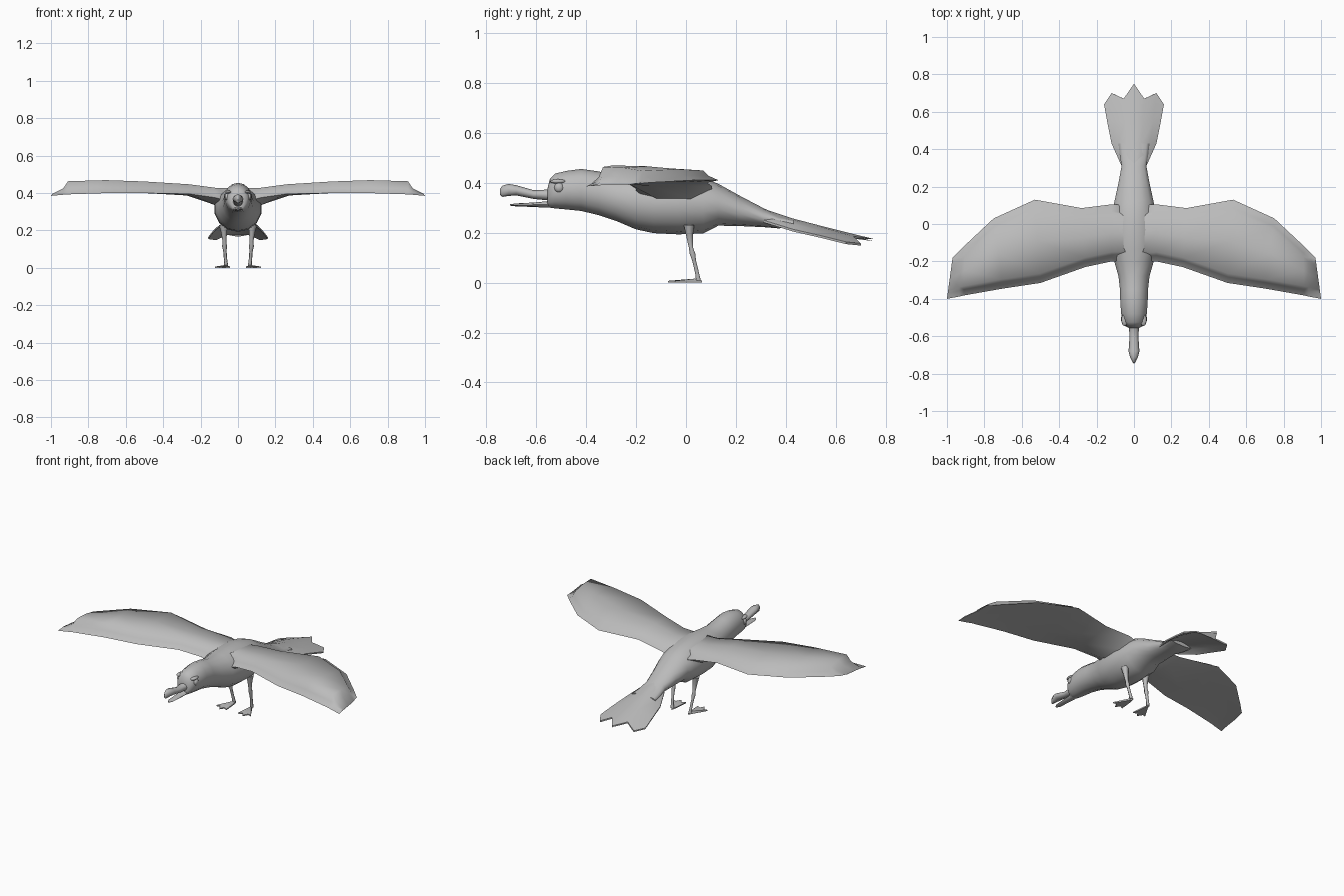
import bpy, bmesh, math
from mathutils import Vector

if "Cube" in bpy.data.objects:
    bpy.data.objects.remove(bpy.data.objects["Cube"])

grey = bpy.data.materials.new("plumage grey")
grey.diffuse_color = (0.5, 0.5, 0.5, 1)
grey.use_nodes = True
grey.node_tree.nodes["Principled BSDF"].inputs["Base Color"].default_value = grey.diffuse_color


def finish(name, bm, angle=70):
    bmesh.ops.remove_doubles(bm, verts=bm.verts, dist=0.0003)
    bmesh.ops.recalc_face_normals(bm, faces=bm.faces)
    for f in bm.faces:
        f.smooth = True
    me = bpy.data.meshes.new(name)
    bm.to_mesh(me)
    bm.free()
    me.set_sharp_from_angle(angle=math.radians(angle))
    me.materials.append(grey)
    ob = bpy.data.objects.new(name, me)
    bpy.context.collection.objects.link(ob)
    return ob


def loft(name, rings, angle=70):
    """Skin closed rings of equal length and cap both ends."""
    bm = bmesh.new()
    vs = [[bm.verts.new(p) for p in r] for r in rings]
    n = len(rings[0])
    for a, b in zip(vs, vs[1:]):
        for i in range(n):
            j = (i + 1) % n
            bm.faces.new((a[i], a[j], b[j], b[i]))
    bm.faces.new(vs[0])
    bm.faces.new(vs[-1])
    return finish(name, bm, angle)


def ellipses(sections, sides, x0=0):
    """Upright rings from (y, bottom, top, half width)."""
    rings = []
    for y, lo, hi, hx in sections:
        rings.append([(x0 + hx * math.sin(2 * math.pi * i / sides), y,
                       (lo + hi) / 2 + (hi - lo) / 2 * math.cos(2 * math.pi * i / sides))
                      for i in range(sides)])
    return rings


# Head and body in one skin
loft("body", ellipses([
    (-.555, .302, .375, .03), (-.545, .30, .415, .05), (-.525, .297, .436, .06),
    (-.48, .293, .447, .07), (-.42, .287, .455, .075), (-.35, .27, .445, .077),
    (-.28, .247, .43, .085), (-.20, .213, .432, .108), (-.13, .198, .437, .125),
    (-.03, .193, .437, .128), (.07, .197, .42, .118), (.13, .228, .395, .105),
    (.22, .226, .345, .085), (.31, .222, .298, .068), (.37, .217, .27, .078),
    (.43, .222, .252, .085)], 14))

# Beak halves, the upper one hooked
loft("upper_beak", ellipses([
    (-.52, .325, .385, .03), (-.56, .33, .372, .026), (-.61, .335, .37, .024),
    (-.68, .349, .39, .029), (-.71, .347, .395, .022), (-.735, .343, .388, .01),
    (-.745, .352, .375, .003)], 8))
loft("lower_beak", ellipses([
    (-.52, .300, .335, .028), (-.56, .300, .325, .024), (-.62, .303, .320, .021),
    (-.68, .305, .317, .018), (-.705, .308, .314, .005)], 8))

# Tail fan: an arched thin plate with a notched end
rows = [[(0, .31, .296), (.024, .31, .29), (.05, .31, .275), (.066, .31, .25)],
        [(0, .43, .256), (.04, .43, .25), (.085, .43, .234), (.12, .43, .213)],
        [(0, .56, .222), (.048, .56, .217), (.103, .55, .203), (.142, .54, .188)],
        [(0, .75, .175), (.055, .67, .185), (.12, .70, .157), (.16, .64, .163)]]
rings = []
for r in rows:
    top = [(-x, y, z) for x, y, z in r[:0:-1]] + r
    rings.append(top + [(x * .99, y, z - .009) for x, y, z in top[::-1]])
loft("tail", rings, 50)

# Wing stations: leading edge, trailing edge, top height, underside height
stations = [
    ((.03, -.20, .35), (.03, .10, .36), .425, .27),
    ((.12, -.20, .375), (.12, .105, .385), .428, .335),
    ((.26, -.23, .395), (.28, .085, .40), .447, .387),
    ((.50, -.315, .40), (.53, .13, .41), .462, .402),
    ((.70, -.345, .40), (.75, .03, .41), .469, .405),
    ((.91, -.382, .393), (.905, -.115, .402), .463, .402),
    ((.935, -.388, .391), (.93, -.14, .401), .425, .40),
    ((1.0, -.40, .385), (.97, -.18, .40), .395, .39)]


def wing_ring(le, te, top, under, s):
    le, te = Vector(le), Vector(te)
    chord = (te - le).length
    # distance from the leading edge, height as a share of the rise
    prof = [(0, 0), (.032, .4), (.05, 1), (chord * .5, .95),
            (chord - .06, .75), (chord - .04, .35), (chord, 0)]
    pts = []
    for d, h in prof:
        p = le.lerp(te, d / chord)
        p.z += (top - p.z) * h
        pts.append(p)
    for t in (.72, .28):
        p = le.lerp(te, t)
        p.z = under
        pts.append(p)
    return [(s * p.x, p.y, p.z) for p in pts]


def foot(name, s):
    """Thin webbed foot with three toes."""
    outline = [(.058, .065), (.072, .04), (.122, -.045), (.10, -.04),
               (.082, -.072), (.066, -.045), (.042, -.058), (.05, .03)]
    heel = .016
    bm = bmesh.new()
    low = [bm.verts.new((s * x, y, 0)) for x, y in outline]
    high = [bm.verts.new((s * x, y, .007)) for x, y in outline]
    peak = bm.verts.new((s * .064, .04, heel))
    bm.faces.new(low)
    for i in range(len(outline)):
        j = (i + 1) % len(outline)
        bm.faces.new((low[i], low[j], high[j], high[i]))
        bm.faces.new((high[i], high[j], peak))
    finish(name, bm, 50)


for side, s in (("left", 1), ("right", -1)):
    loft(side + "_wing", [wing_ring(*st, s) for st in stations], 80)

    # Leg: thigh stub, knob at the joint, thin shank
    leg = [(.078, .012, .23, .024), (.075, .014, .19, .016), (.072, .02, .14, .010),
           (.072, .026, .115, .013), (.070, .032, .09, .009), (.066, .044, .04, .009),
           (.063, .05, .008, .011)]
    loft(side + "_leg", [[(s * x + r * math.cos(i * math.pi / 3),
                           y + r * math.sin(i * math.pi / 3), z) for i in range(6)]
                         for x, y, z, r in leg])
    foot(side + "_foot", s)

    # Eyeball and brow
    for part, loc, scale in (("eye", (.057, -.508, .380), (.014, .02, .02)),
                             ("brow", (.05, -.512, .405), (.018, .034, .009))):
        bm = bmesh.new()
        bmesh.ops.create_uvsphere(bm, u_segments=10, v_segments=6, radius=1)
        bmesh.ops.scale(bm, vec=scale, verts=bm.verts)
        bmesh.ops.translate(bm, vec=(s * loc[0], loc[1], loc[2]), verts=bm.verts)
        finish(side + "_" + part, bm)
